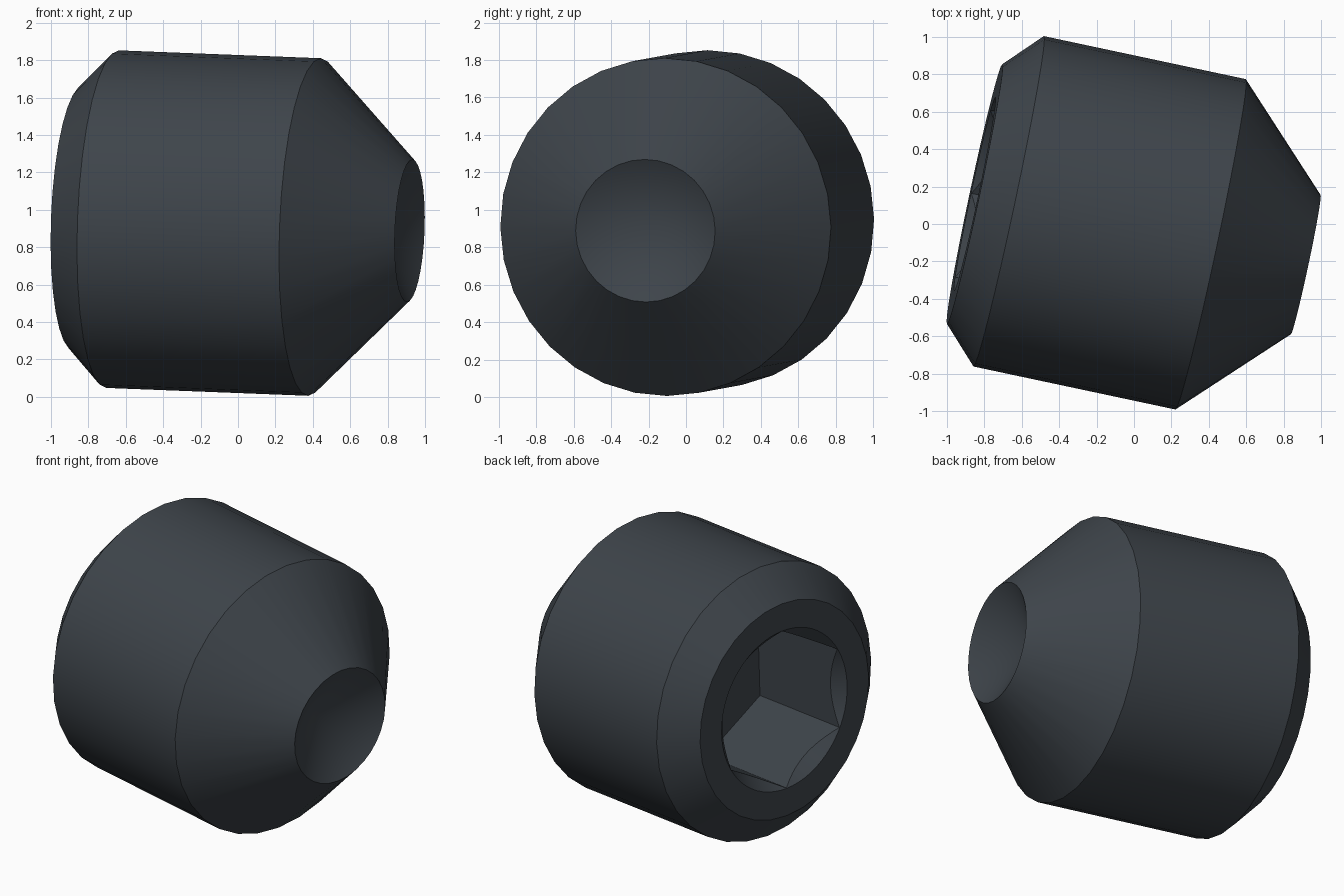
import bpy, bmesh, math
from mathutils import Matrix, Vector

if "Cube" in bpy.data.objects:
    bpy.data.objects.remove(bpy.data.objects["Cube"])

# Tilted frame: local z runs along the screw from socket face to tip
axis = Vector((0.977, -0.208, -0.038)).normalized()
up = (Vector((0, 0, 1)) - axis * axis.z).normalized()
side = up.cross(axis)
frame = Matrix((side, up, axis)).transposed().to_4x4()
frame.translation = (-0.852, 0.16, 0.957)

steel = bpy.data.materials.new("dark steel")
steel.diffuse_color = (0.048, 0.058, 0.069, 1)
steel.use_nodes = True
steel.node_tree.nodes["Principled BSDF"].inputs["Base Color"].default_value = steel.diffuse_color


def lathe(name, profile, sides):
    """Spin (radius, height) points round local z; zero radius makes a point."""
    bm = bmesh.new()
    rings = []
    for r, z in profile:
        n = sides if r > 0 else 1
        rings.append([bm.verts.new((r * math.sin(2 * math.pi * i / sides),
                                    r * math.cos(2 * math.pi * i / sides), z))
                      for i in range(n)])
    for a, b in zip(rings, rings[1:]):
        for i in range(sides):
            j = (i + 1) % sides
            corners = [a[i], a[j % len(a)]]
            corners += [b[j], b[i]] if len(b) > 1 else [b[0]]
            bm.faces.new(corners)
    for ring in (rings[0], rings[-1]):
        if len(ring) > 1:
            bm.faces.new(ring)
    bmesh.ops.recalc_face_normals(bm, faces=bm.faces)
    mesh = bpy.data.meshes.new(name)
    bm.to_mesh(mesh)
    bm.free()
    mesh.materials.append(steel)
    obj = bpy.data.objects.new(name, mesh)
    obj.matrix_world = frame
    bpy.context.collection.objects.link(obj)
    return obj


# Body: chamfered back, cylinder, tapered point and hollow conical cup
body = lathe("set_screw_body", [(0.71, 0), (0.903, 0.186), (0.903, 1.291),
                                (0.381, 1.811), (0, 1.591)], 32)

# Hex socket and its countersunk mouth
hex_cutter = lathe("hex_socket_cutter", [(0.526, -0.2), (0.526, 0.72)], 6)
mouth_cutter = lathe("socket_mouth_cutter", [(0.628, -0.1), (0.328, 0.2)], 64)

bpy.context.view_layer.objects.active = body
body.select_set(True)
for cutter in (hex_cutter, mouth_cutter):
    cutter.hide_render = True
    mod = body.modifiers.new(cutter.name, 'BOOLEAN')
    mod.operation = 'DIFFERENCE'
    mod.solver = 'EXACT'
    mod.object = cutter
    bpy.context.view_layer.update()
    bpy.ops.object.modifier_apply(modifier=mod.name)
for cutter in (hex_cutter, mouth_cutter):
    bpy.data.objects.remove(cutter)

bpy.ops.object.shade_smooth_by_angle(angle=math.radians(30))
